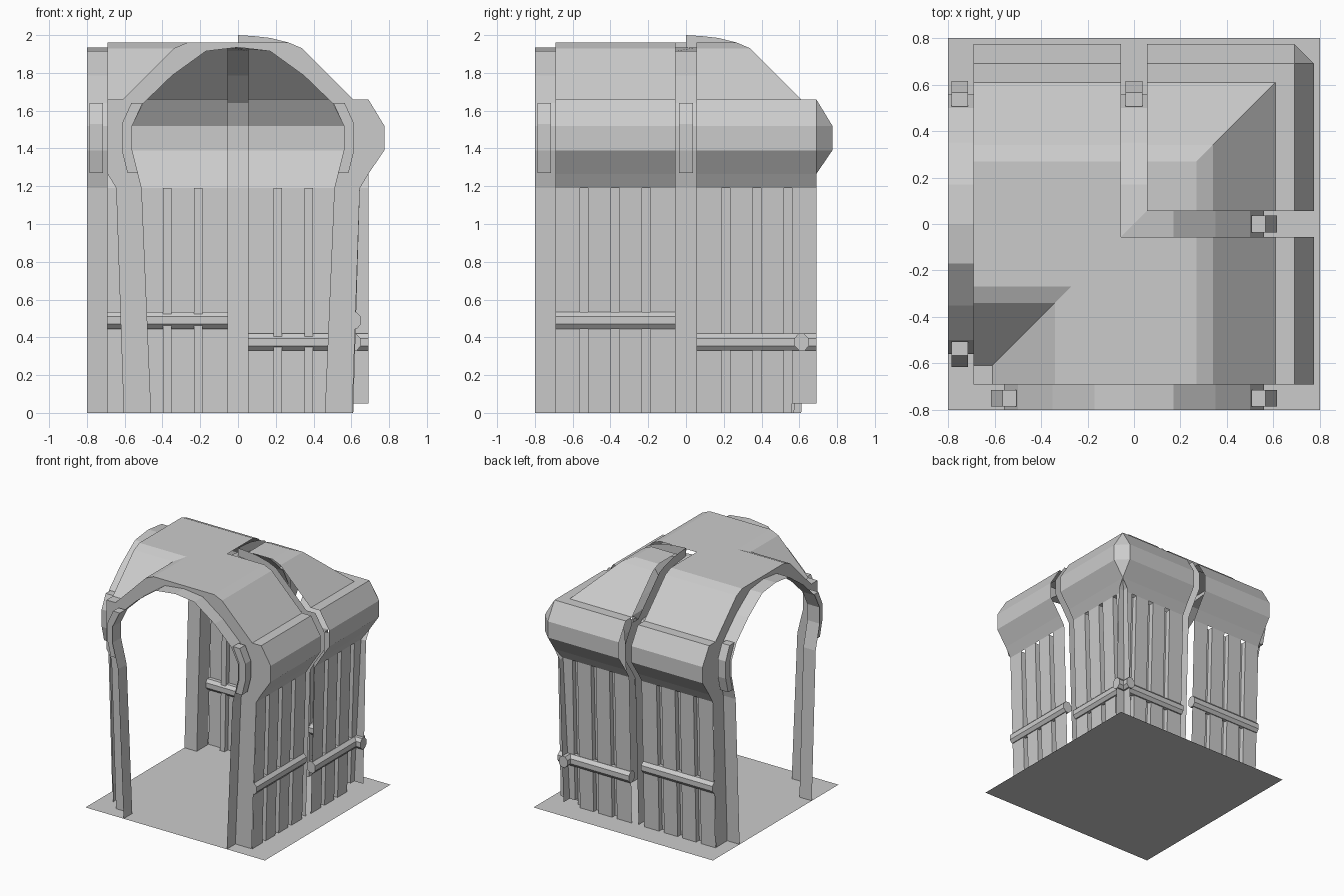
import bpy, bmesh

if "Cube" in bpy.data.objects:
    bpy.data.objects.remove(bpy.data.objects["Cube"])

# Half profiles as (distance from centre, height)
INNER = [(.46, 0), (.51, 1.19), (.56, 1.39), (.56, 1.52), (.5, 1.64), (.35, 1.785), (.17, 1.915), (0, 1.935)]
SIDE = [(.69, 1.66), (.775, 1.52), (.775, 1.39), (.69, 1.265), (.645, 1.19)]
ROOF = [(.27, 1.96), (.34, 1.93), (.61, 1.66), (.69, 1.66)]
POST = [(.605, 0), (.645, 1.19)]
OUTER = POST + SIDE[3::-1] + ROOF[2::-1]
CLIPPED = POST + [(.69, 1.265), (.69, 1.66)] + ROOF[2::-1]
FIN = OUTER + [(.17, 1.985), (.08, 1.995), (0, 2.0)]
EDGE, GAP = .69, .055


def make(name, faces, both=True):
    """Object from lists of corner points; 'both' adds the copy mirrored over the x=y diagonal."""
    bm = bmesh.new()
    for swap in ((False, True) if both else (False,)):
        for f in faces:
            pts = [(p[1], p[0], p[2]) for p in reversed(f)] if swap else f
            bm.faces.new([bm.verts.new(p) for p in pts])
    bmesh.ops.remove_doubles(bm, verts=bm.verts, dist=1e-4)
    bmesh.ops.dissolve_degenerate(bm, edges=bm.edges, dist=1e-5)
    bmesh.ops.recalc_face_normals(bm, faces=bm.faces)
    me = bpy.data.meshes.new(name)
    bm.to_mesh(me)
    bm.free()
    ob = bpy.data.objects.new(name, me)
    bpy.context.collection.objects.link(ob)
    return ob


def strip(profile, y0, y1):
    """Sheet: profile in x/z swept along y."""
    return [[(a[0], y0, a[1]), (b[0], y0, b[1]), (b[0], y1, b[1]), (a[0], y1, a[1])]
            for a, b in zip(profile, profile[1:])]


def solid(poly, y0, y1):
    """Closed prism of an x/z polygon along y."""
    return strip(poly + poly[:1], y0, y1) + [[(x, y, z) for x, z in poly] for y in (y0, y1)]


def flip(profile):
    return [(-x, z) for x, z in profile]


def height(h):
    h = abs(h)
    if h <= ROOF[0][0]:
        return 1.96
    for (a, za), (b, zb) in zip(ROOF, ROOF[1:]):
        if h <= b + 1e-6:
            return za + (zb - za) * (h - a) / (b - a)


def corner_roof(hs, pick):
    """Square roof part whose two vaults meet on the diagonal."""
    v = lambda x, y: (x, y, pick(height(x), height(y)))
    faces = []
    for a, b in zip(hs, hs[1:]):
        for c, d in zip(hs, hs[1:]):
            if a == c:
                faces += [[v(a, a), v(b, a), v(b, b)], [v(a, a), v(b, b), v(a, b)]]
            else:
                faces.append([v(a, c), v(b, c), v(b, d), v(a, d)])
    return faces


# Floor
make("floor", [[(-.8, -.8, 0), (.8, -.8, 0), (.8, .8, 0), (-.8, .8, 0)]], False)

# Open end frames: inner lining plus flat face
arch = INNER + flip(INNER[-2::-1])
ring = OUTER + flip(CLIPPED[::-1]) + arch[::-1]
make("end_frame", strip(arch, -.8, -EDGE) + [[(x, -EDGE, z) for x, z in ring]])

# Middle ribs, mitred together at the roof centre
rib = []
for a, b in zip(INNER, INNER[1:-1]):
    rib += strip([a, b], -GAP, GAP)
rib.append([(.17, -GAP, 1.915), (.17, GAP, 1.915), (GAP, GAP, 1.935), (-GAP, -GAP, 1.935)])
make("rib_lining", rib)
make("rib_fin", [[(x, 0, z) for x, z in FIN + INNER[::-1]]])

# Roof: inner corner valley, outer corner hip, straight vaults
make("roof_inner_corner", corner_roof([-.69, -.61, -.34, -.27, -GAP], max), False)
make("roof_outer_corner", corner_roof([GAP, .27, .34, .61, .69], min), False)
make("roof_vault", strip([(-GAP, 1.96)] + ROOF, -EDGE, -GAP))

# Bulging upper side walls with a diagonal closing piece at the corner
side = strip(SIDE, -EDGE, -GAP) + strip(SIDE, GAP, EDGE)
make("upper_wall", side)
make("corner_cap", [[(a[0], EDGE, a[1]), (b[0], EDGE, b[1]), (EDGE, b[0], b[1]), (EDGE, a[0], a[1])]
                    for a, b in zip(SIDE[:4], SIDE[1:4])], False)

# Lower walls with narrow vertical grooves
walls = []
for s in (-1, 1):
    line = [(GAP, 0)]
    for c in (.21, .375, .54):
        line += [(c - .022, 0), (c - .022, .04), (c + .022, .04), (c + .022, 0)]
    line.append((EDGE, 0))
    for (y0, d0), (y1, d1) in zip(line, line[1:]):
        low = .05 if y0 > .55 and s > 0 else 0
        walls.append([(.61 - d0, s * y0, low), (.61 - d1, s * y1, low),
                      (.645 - d1, s * y1, 1.19), (.645 - d0, s * y0, 1.19)])
make("lower_wall", walls)

# Hexagonal rails along the walls
rails = []
for y0, y1, z in ((-EDGE, -GAP, .49), (GAP, EDGE, .375)):
    hexa = [(.575, z - .02), (.6, z - .045), (.63, z - .045), (.65, z - .02), (.65, z + .02),
            (.625, z + .045), (.595, z + .045), (.575, z + .02)]
    rails += solid(hexa, y0, y1)
make("wall_rail", rails)

# Bent blocks on the outside of every frame and rib
block = [(.53, 1.27), (.56, 1.39), (.56, 1.52), (.505, 1.64), (.565, 1.64), (.615, 1.53), (.615, 1.39), (.585, 1.27)]
make("frame_block", solid(block, -.785, -.715) + solid(flip(block), -.785, -.715) + solid(block, -.036, .036))
